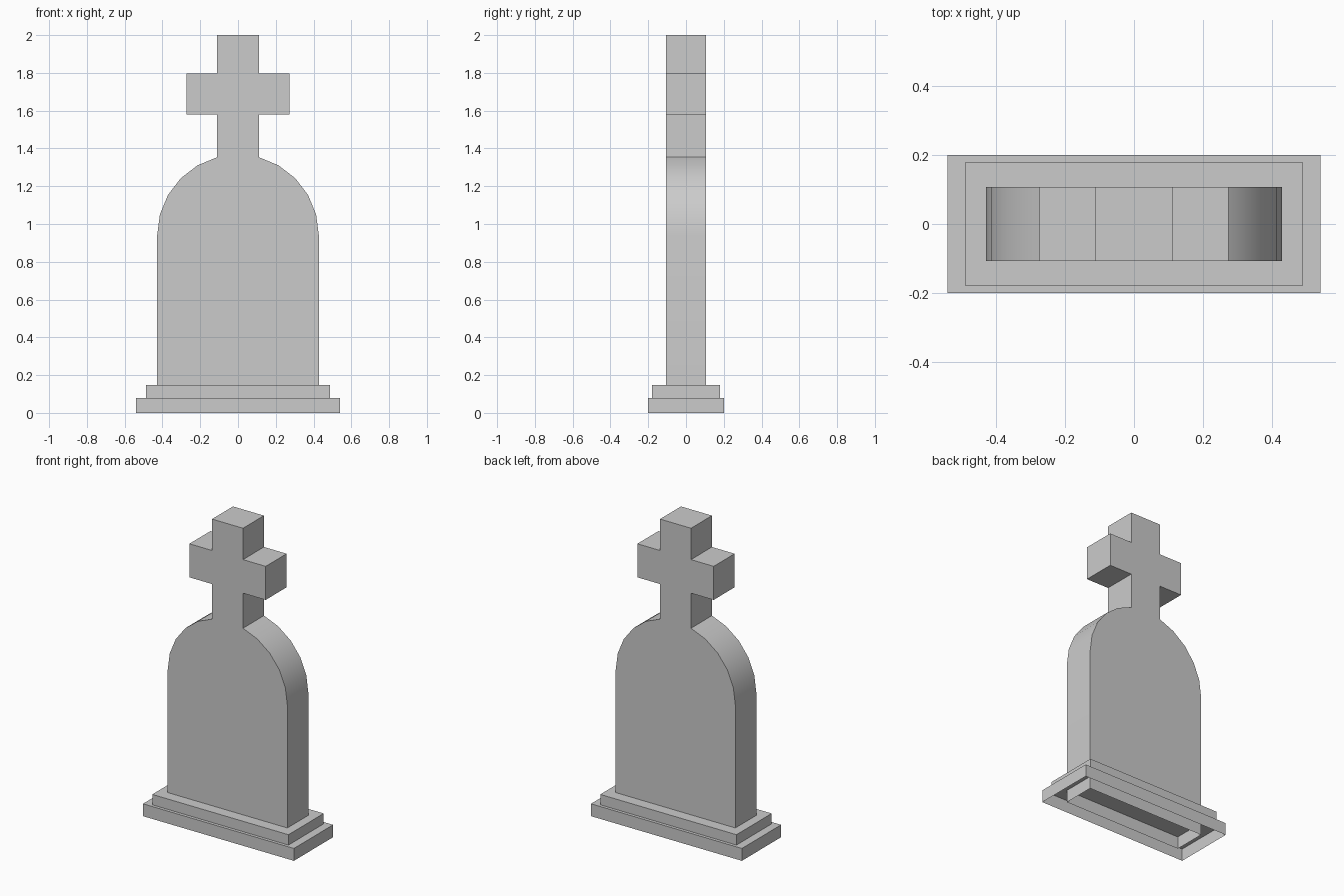
import bpy, bmesh
from math import sin, cos, radians

if "Cube" in bpy.data.objects:
    bpy.data.objects.remove(bpy.data.objects["Cube"])


def shell(name, profile, depth):
    """Extrude a half profile (bottom to top, x >= 0) mirrored in x, open underneath."""
    outline = profile + [(-x, z) for x, z in reversed(profile)]
    bm = bmesh.new()
    front = [bm.verts.new((x, -depth, z)) for x, z in outline]
    back = [bm.verts.new((x, depth, z)) for x, z in outline]
    bm.faces.new(front)
    bm.faces.new(back[::-1])
    for i in range(len(outline) - 1):
        bm.faces.new((front[i], back[i], back[i + 1], front[i + 1]))
    bmesh.ops.recalc_face_normals(bm, faces=bm.faces)
    mesh = bpy.data.meshes.new(name)
    bm.to_mesh(mesh)
    bm.free()
    # keep the front face pointing to -y
    if mesh.polygons[0].normal.y > 0:
        mesh.flip_normals()
    ob = bpy.data.objects.new(name, mesh)
    bpy.context.collection.objects.link(ob)
    return ob


# stepped base, hollow from below
shell("lower_base", [(0.54, 0), (0.54, 0.08)], 0.20)
shell("upper_base", [(0.487, 0.08), (0.487, 0.147)], 0.18)

# round-shouldered slab running up into the cross
r, spring = 0.428, 0.94
shoulder = [(r * cos(radians(a)), spring + r * sin(radians(a))) for a in range(0, 90, 15)]
neck = shoulder[-1][0]
cross = [(neck, 1.58), (0.273, 1.58), (0.273, 1.797), (neck, 1.797), (neck, 2.0)]
slab = shell("headstone_with_cross", [(r, 0)] + shoulder + cross, 0.107)

# smooth only the curved shoulders
bpy.context.view_layer.objects.active = slab
slab.select_set(True)
bpy.ops.object.shade_smooth_by_angle(angle=radians(30))
